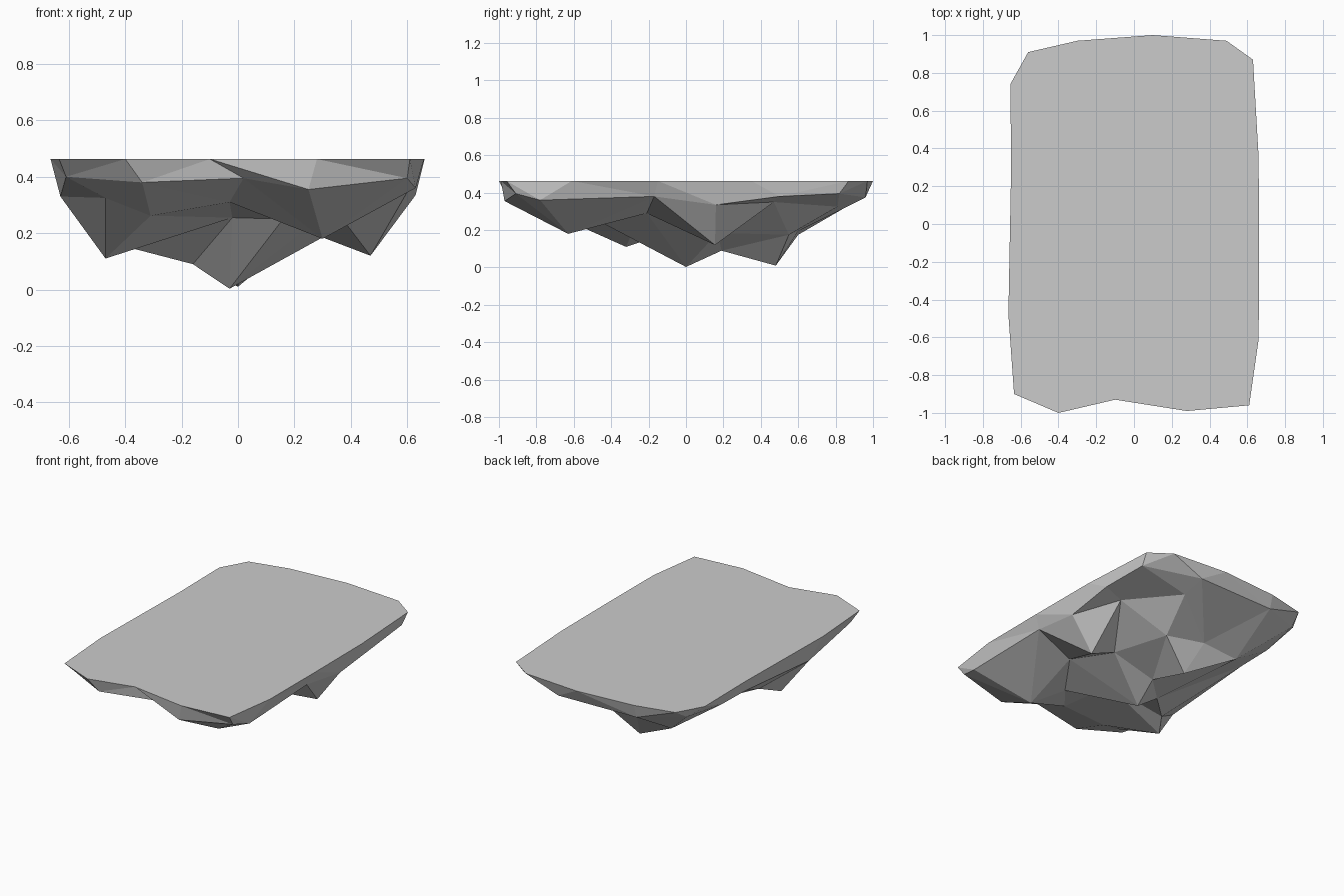
import bpy, bmesh
from mathutils import Vector
from mathutils.geometry import delaunay_2d_cdt

if "Cube" in bpy.data.objects:
    bpy.data.objects.remove(bpy.data.objects["Cube"])

TOP = 0.463

# Outline of the flat top, counter-clockwise
outline = [(-.40, -1), (-.10, -.93), (.28, -.99), (.61, -.96), (.66, -.61),
           (.662, -.15), (.66, .35), (.63, .87), (.49, .97), (.10, 1), (-.30, .97),
           (-.56, .91), (-.655, .74), (-.65, .32), (-.665, -.48), (-.635, -.90)]

# Lower lip, a closed loop just inside the outline
lip = [(-.34, -.96, .38), (.02, -.90, .395), (.25, -.97, .355), (.60, -.91, .395),
       (.63, -.78, .36), (.62, -.17, .38), (.63, .16, .335), (.64, .50, .38),
       (.62, .82, .395), (.26, .96, .375), (-.30, .945, .375), (-.58, .82, .405),
       (-.63, .525, .39), (-.63, .28, .385), (-.63, -.38, .33), (-.61, -.84, .40)]

# Hanging spikes and the valleys between them
crags = [(.30, -.63, .18), (-.47, -.32, .11), (-.03, 0, .003), (0, .48, .01),
         (.47, .155, .12), (.50, .47, .35), (.30, .17, .185), (.01, .19, .09),
         (.20, .55, .175), (-.06, .60, .195), (-.16, .03, .09), (-.39, -.20, .15),
         (.27, .81, .325), (.34, -.21, .29), (.16, -.47, .25), (-.47, -.73, .325),
         (-.31, -.66, .262), (-.02, -.26, .255), (-.315, .60, .175), (-.03, -.70, .31)]

# Triangulate the underside inside the outline, keeping lip and ridge edges
points = [Vector((x, y, TOP)) for x, y in outline] + [Vector(p) for p in lip + crags]
n, m = len(outline), len(lip)
rim = list(range(n))
lip_edges = [(n + i, n + (i + 1) % m) for i in range(m)]
ridges = [(n + m + a, n + m + b) for a, b in ((14, 2), (17, 10), (3, 18))]
flat, _, tris, source, _, _ = delaunay_2d_cdt(
    [p.xy for p in points], lip_edges + ridges, [rim], 1, 1e-5)

bm = bmesh.new()
verts = [bm.verts.new((co.x, co.y, points[src[0]].z if src else TOP))
         for co, src in zip(flat, source)]
for tri in tris:
    bm.faces.new([verts[i] for i in tri])

# Cap with the flat top
where = {s: i for i, src in enumerate(source) for s in src}
bm.faces.new([verts[where[i]] for i in rim])
bmesh.ops.recalc_face_normals(bm, faces=bm.faces)

mesh = bpy.data.meshes.new("rock_slab")
bm.to_mesh(mesh)
bm.free()
slab = bpy.data.objects.new("rock_slab", mesh)
bpy.context.collection.objects.link(slab)
